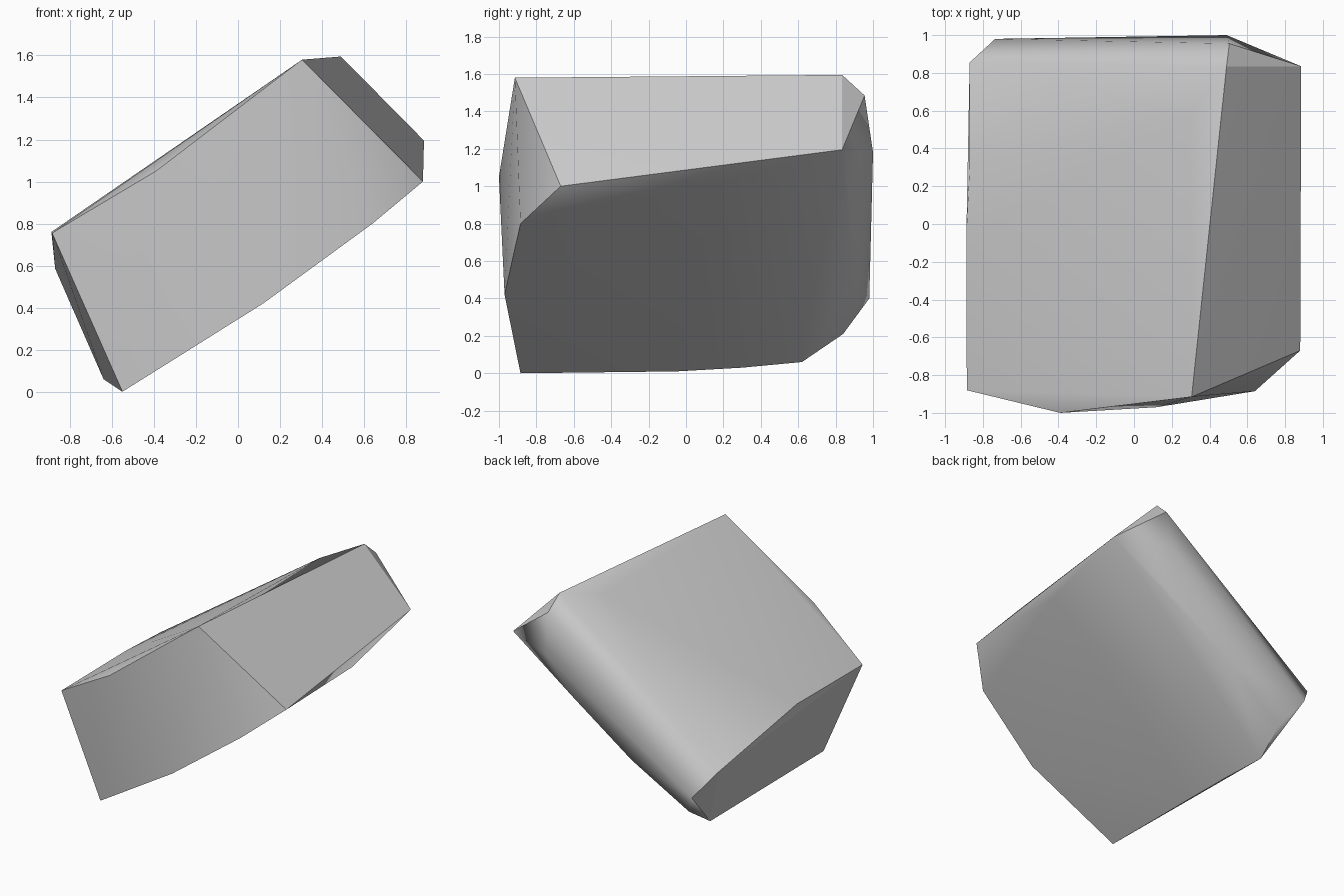
import bpy
import bmesh
from math import radians
from mathutils import Vector

default_cube = bpy.data.objects.get("Cube")
if default_cube:
    bpy.data.objects.remove(default_cube, do_unlink=True)

# Single stone colour
grey = bpy.data.materials.new("stone_grey")
grey.use_nodes = True
colour = (0.6, 0.6, 0.6, 1)
grey.diffuse_color = colour
grey.node_tree.nodes["Principled BSDF"].inputs["Base Color"].default_value = colour

# Corners of the slanted block, grouped by region
upper_end = [(.305, -.915, 1.58), (.49, .835, 1.595), (.885, .835, 1.195),
             (.88, -.67, 1), (.865, .15, 1.01)]
top_bulge = [(.295, .57, 1.535)]
front_side = [(-.39, -1, 1.05), (.12, -.97, .42), (.64, -.885, .8)]
back_side = [(.505, .955, 1.485), (.49, 1, 1.18), (-.735, .98, .4),
             (-.614, .84, .21), (.33, .89, .85), (-.16, .89, .505)]
lower_end = [(-.885, -.88, .755), (-.55, -.885, 0), (-.565, -.05, .01),
             (-.59, .3, .03), (-.64, .62, .06), (-.87, .855, .585),
             (-.87, .305, .755), (-.888, -.08, .76)]


def hull_from_corners(name, corners):
    """Wrap a closed convex surface around the corner points."""
    bm = bmesh.new()
    for corner in corners:
        bm.verts.new(corner)
    bmesh.ops.convex_hull(bm, input=list(bm.verts))
    loose = [v for v in bm.verts if not v.link_faces]
    bmesh.ops.delete(bm, geom=loose, context="VERTS")
    bmesh.ops.recalc_face_normals(bm, faces=list(bm.faces))
    bm.normal_update()
    shade_with_crisp_ends(bm)
    mesh = bpy.data.meshes.new(name)
    bm.to_mesh(mesh)
    bm.free()
    obj = bpy.data.objects.new(name, mesh)
    bpy.context.collection.objects.link(obj)
    return obj


def shade_with_crisp_ends(bm):
    """Round the long sides by shading, keep the two end caps flat."""
    long_axis = Vector((.82, 0, .55)).normalized()

    def is_cap(face):
        return abs(face.normal.dot(long_axis)) > .84

    for face in bm.faces:
        face.smooth = True
    for edge in bm.edges:
        limit = 15 if any(is_cap(face) for face in edge.link_faces) else 50
        edge.smooth = edge.calc_face_angle(0) < radians(limit)


rock = hull_from_corners(
    "rock_block", upper_end + top_bulge + front_side + back_side + lower_end)
rock.data.materials.append(grey)

# Let the broad faces dominate the shading
weighted = rock.modifiers.new("broad_face_shading", "WEIGHTED_NORMAL")
weighted.keep_sharp = True
